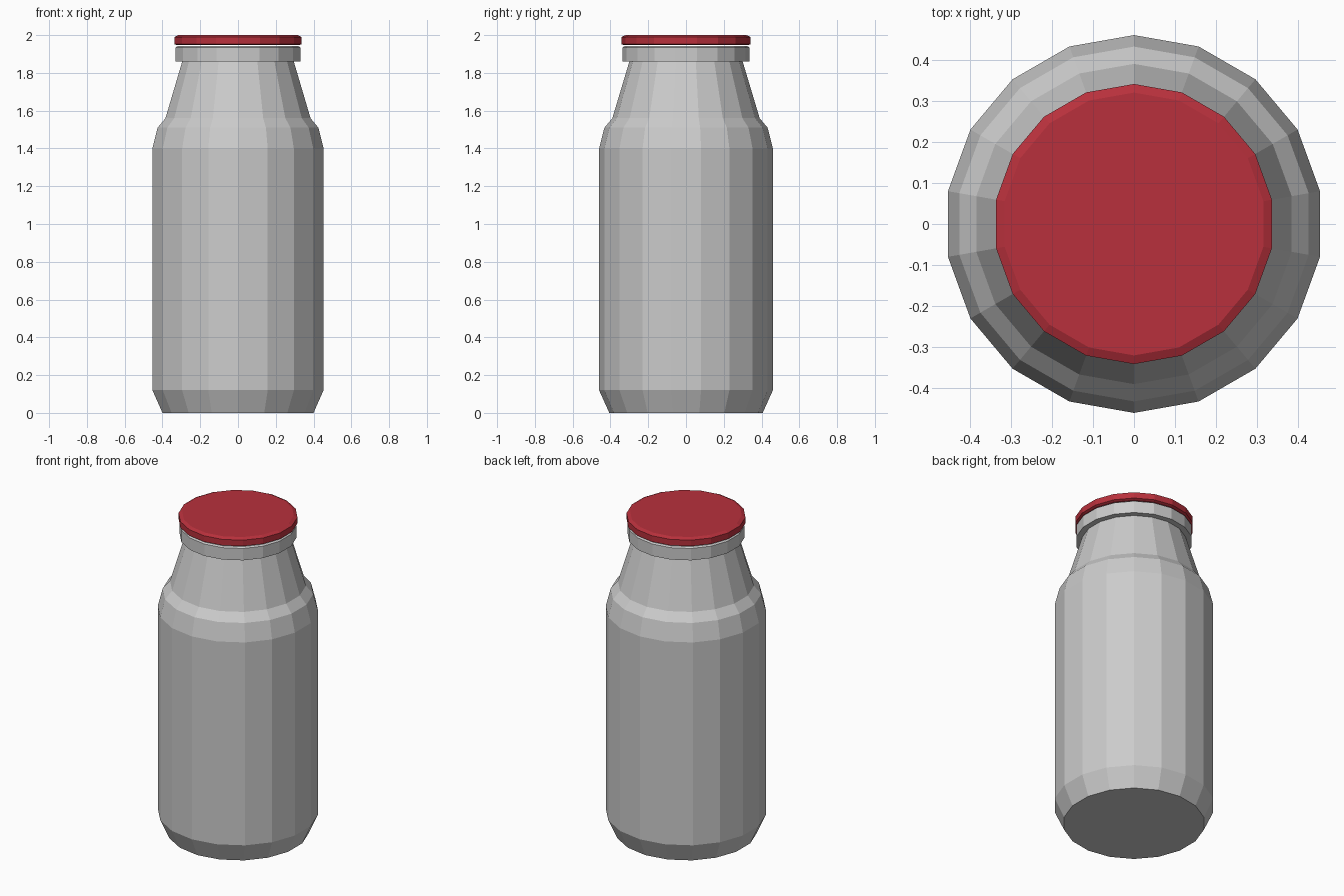
import bpy, bmesh, math

if "Cube" in bpy.data.objects:
    bpy.data.objects.remove(bpy.data.objects["Cube"])

SIDES = 18


def lathe(name, profile, color=None):
    """Revolve a (radius, z) profile into a closed, flat-faced solid."""
    bm = bmesh.new()
    rings = []
    for r, z in profile:
        ring = []
        for i in range(SIDES):
            a = math.pi / 2 + 2 * math.pi * i / SIDES
            ring.append(bm.verts.new((r * math.cos(a), r * math.sin(a), z)))
        rings.append(ring)
    for low, high in zip(rings, rings[1:]):
        for i in range(SIDES):
            j = (i + 1) % SIDES
            bm.faces.new((low[i], low[j], high[j], high[i]))
    bm.faces.new(rings[0][::-1])
    bm.faces.new(rings[-1])
    bmesh.ops.recalc_face_normals(bm, faces=bm.faces)
    mesh = bpy.data.meshes.new(name)
    bm.to_mesh(mesh)
    bm.free()
    obj = bpy.data.objects.new(name, mesh)
    bpy.context.collection.objects.link(obj)
    if color:
        mat = bpy.data.materials.new(name + "_red")
        mat.diffuse_color = color
        mat.use_nodes = True
        mat.node_tree.nodes["Principled BSDF"].inputs["Base Color"].default_value = mat.diffuse_color
        mesh.materials.append(mat)
    return obj


# Bottle: chamfered base, straight wall, shoulder, tapered neck, mouth rim
lathe("bottle", [
    (0.406, 0.0), (0.46, 0.12), (0.46, 1.40), (0.432, 1.51), (0.39, 1.56),
    (0.30, 1.86), (0.335, 1.86), (0.335, 1.935), (0.325, 1.942),
])

# Lid: thin disc with a small bevel on its top edge
lathe("lid", [(0.33, 1.947), (0.341, 1.952), (0.341, 1.99), (0.32, 2.0)],
      (0.48, 0.03, 0.045, 1.0))
